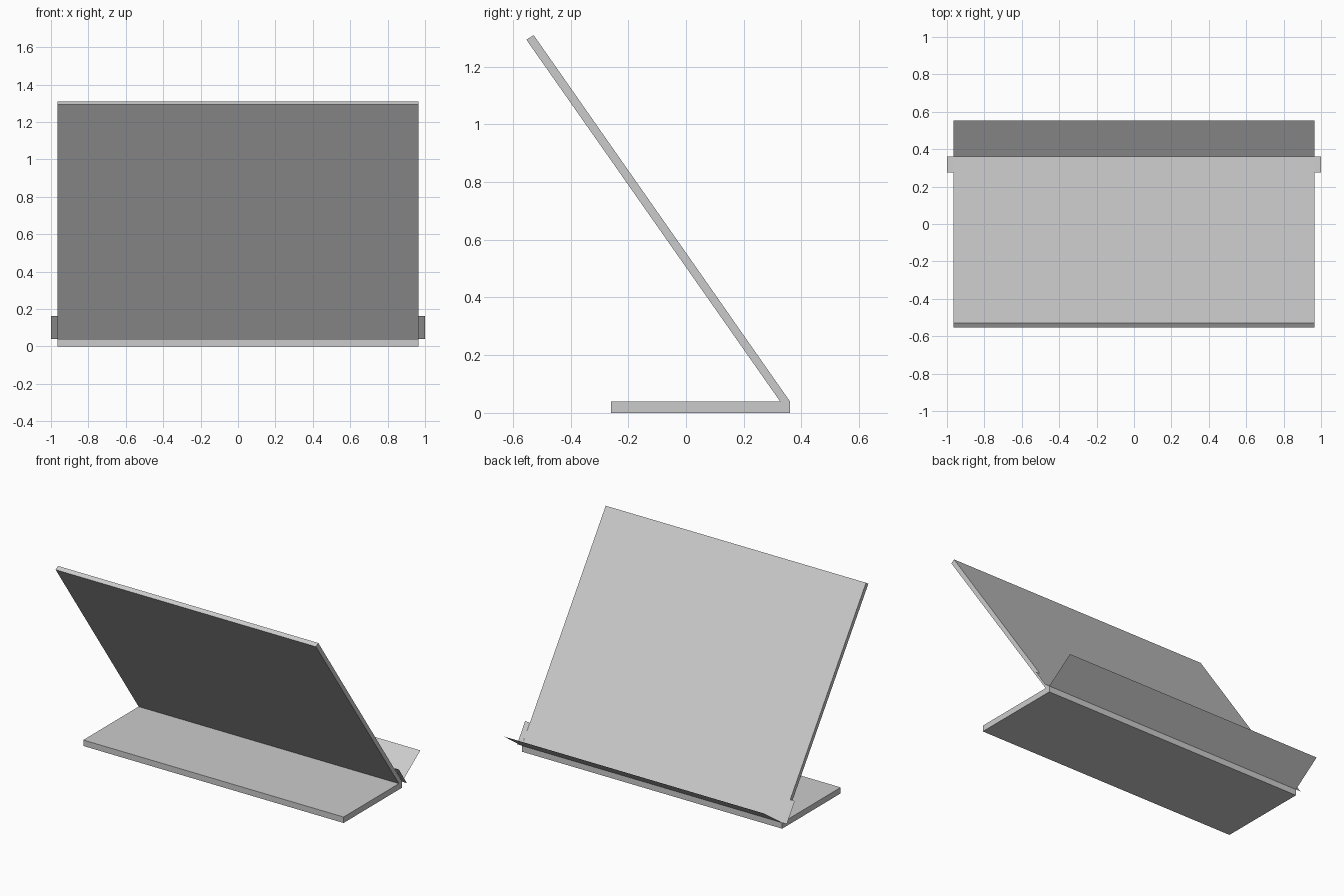
import bpy
import bmesh

cube = bpy.data.objects.get("Cube")
if cube:
    bpy.data.objects.remove(cube, do_unlink=True)

grey = bpy.data.materials.new("light grey")
grey.use_nodes = True
colour = (0.6, 0.6, 0.6, 1)
grey.diffuse_color = colour
grey.node_tree.nodes["Principled BSDF"].inputs["Base Color"].default_value = colour

HALF = 0.965            # half width of the panels
HINGE = (0.36, 0.04)    # y, z of the rear fold line
TAB_TOP = (0.276, 0.163)
LIP_EDGE = (0.553, 0.176)


def add_object(name, bm):
    mesh = bpy.data.meshes.new(name)
    bm.to_mesh(mesh)
    bm.free()
    mesh.materials.append(grey)
    obj = bpy.data.objects.new(name, mesh)
    bpy.context.collection.objects.link(obj)
    return obj


def extrude_profile(name, profile):
    """Solid made by sweeping a (y, z) outline across the width."""
    bm = bmesh.new()
    face = bm.faces.new([bm.verts.new((-HALF, y, z)) for y, z in profile])
    swept = bmesh.ops.extrude_face_region(bm, geom=[face])["geom"]
    moved = [v for v in swept if isinstance(v, bmesh.types.BMVert)]
    bmesh.ops.translate(bm, verts=moved, vec=(2 * HALF, 0, 0))
    bmesh.ops.recalc_face_normals(bm, faces=bm.faces)
    return add_object(name, bm)


def sheet(name, x0, x1, low, high):
    """Thin flat sheet between two (y, z) lines."""
    bm = bmesh.new()
    corners = [(x0, *low), (x1, *low), (x1, *high), (x0, *high)]
    bm.faces.new([bm.verts.new(c) for c in corners])
    return add_object(name, bm)


# Foot and leaning panel as one folded section
extrude_profile("foot_and_leaning_panel", [
    (-0.26, 0), (HINGE[0], 0), HINGE, (-0.528, 1.309),
    (-0.553, 1.293), (0.326, 0.04), (-0.26, 0.04)])

# Rear lip, square to the leaning panel
sheet("rear_lip", -HALF, HALF, HINGE, LIP_EDGE)

# Side tabs in the plane of the panel's back, facing rearward
sheet("left_tab", 1, HALF, HINGE, TAB_TOP)
sheet("right_tab", -HALF, -1, HINGE, TAB_TOP)
